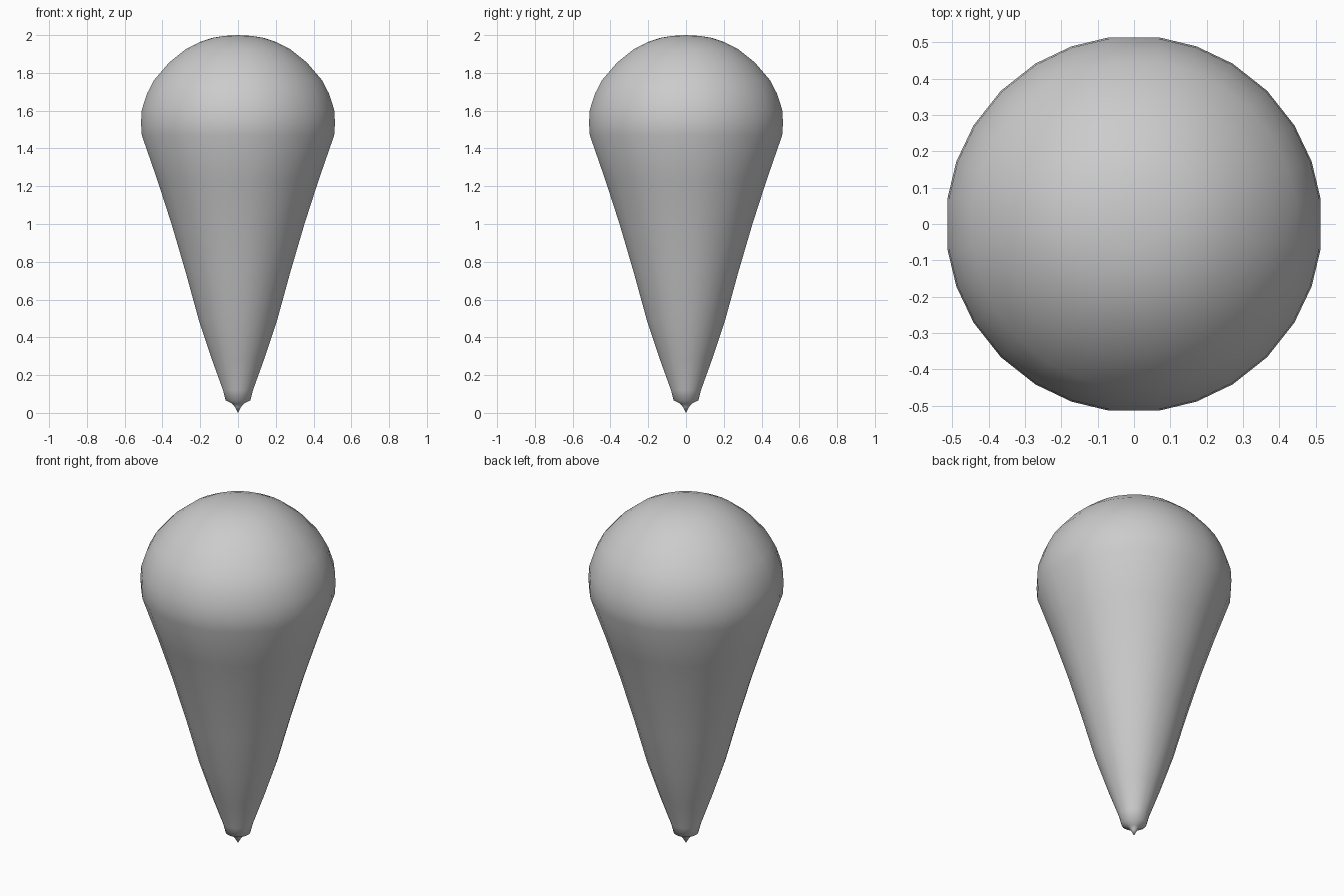
import bpy, bmesh, math

if "Cube" in bpy.data.objects:
    bpy.data.objects.remove(bpy.data.objects["Cube"])

# Profile of the drop: (radius, height) from the tip to the crown
profile = [(0.016, 0.03), (0.03, 0.048), (0.066, 0.066), (0.08, 0.12), (0.14, 0.285),
           (0.209, 0.49), (0.278, 0.74), (0.355, 1.0), (0.43, 1.23), (0.514, 1.47),
           (0.518, 1.535), (0.514, 1.605), (0.486, 1.69), (0.45, 1.76), (0.368, 1.855),
           (0.28, 1.925), (0.205, 1.963), (0.135, 1.986), (0.07, 1.996)]

# 28 sides, slightly uneven and mirrored in every quadrant
quarter = [7.7, 19.4, 31.6, 45, 58.4, 70.6, 82.3]
angles = [math.radians(q * 90 + a) for q in range(4) for a in quarter]

bm = bmesh.new()
rings = [[bm.verts.new((r * math.cos(a), r * math.sin(a), z)) for a in angles]
         for r, z in profile]
n = len(angles)
for low, high in zip(rings, rings[1:]):
    for i in range(n):
        j = (i + 1) % n
        bm.faces.new((low[i], low[j], high[j], high[i]))

# Pointed tip and rounded crown
tip = bm.verts.new((0, 0, 0))
crown = bm.verts.new((0, 0, 2))
for i in range(n):
    j = (i + 1) % n
    bm.faces.new((tip, rings[0][j], rings[0][i]))
    bm.faces.new((crown, rings[-1][i], rings[-1][j]))
for f in bm.faces:
    f.smooth = True

mesh = bpy.data.meshes.new("teardrop_body")
bm.to_mesh(mesh)
bm.free()
body = bpy.data.objects.new("teardrop_body", mesh)
bpy.context.collection.objects.link(body)

# Single light grey colour
grey = bpy.data.materials.new("light grey")
grey.diffuse_color = (0.6, 0.6, 0.6, 1)
grey.use_nodes = True
grey.node_tree.nodes["Principled BSDF"].inputs["Base Color"].default_value = grey.diffuse_color
mesh.materials.append(grey)
